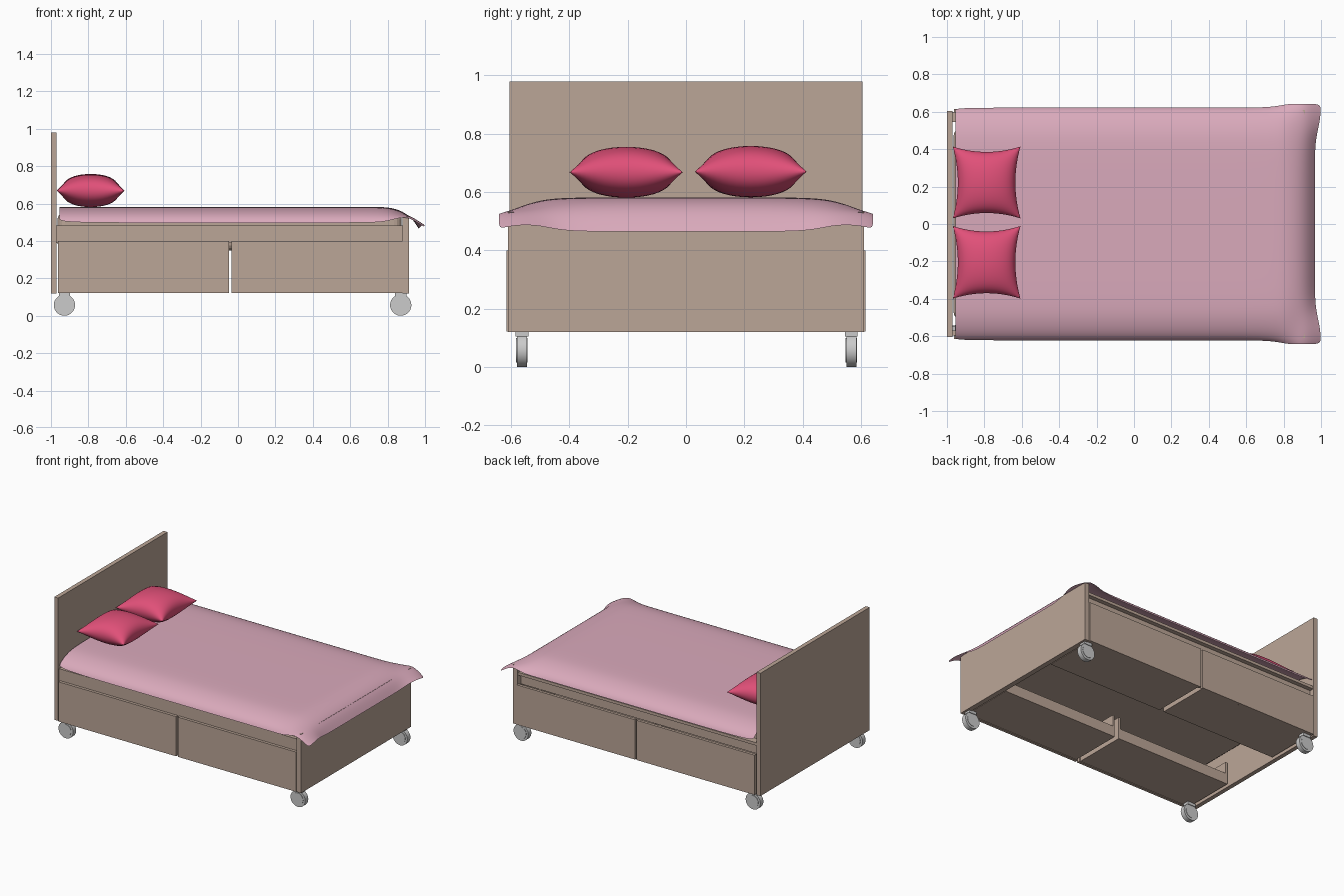
import bpy, bmesh, math
from mathutils import Matrix

if "Cube" in bpy.data.objects:
    bpy.data.objects.remove(bpy.data.objects["Cube"])


def material(name, rgb):
    m = bpy.data.materials.new(name)
    m.diffuse_color = (*rgb, 1)
    m.use_nodes = True
    m.node_tree.nodes["Principled BSDF"].inputs["Base Color"].default_value = m.diffuse_color
    return m


WOOD = material("wood", (0.50, 0.38, 0.31))
PINK = material("pink_cloth", (0.70, 0.40, 0.50))
RED = material("red_cloth", (0.75, 0.08, 0.19))


def finish(name, bm, mat=None, smooth=None):
    bmesh.ops.recalc_face_normals(bm, faces=bm.faces[:])
    me = bpy.data.meshes.new(name)
    bm.to_mesh(me)
    bm.free()
    ob = bpy.data.objects.new(name, me)
    bpy.context.collection.objects.link(ob)
    if mat:
        me.materials.append(mat)
    if smooth:
        bpy.ops.object.select_all(action='DESELECT')
        ob.select_set(True)
        bpy.context.view_layer.objects.active = ob
        bpy.ops.object.shade_smooth_by_angle(angle=math.radians(smooth))
    return ob


def add_box(bm, x0, x1, y0, y1, z0, z1):
    y0, y1 = min(y0, y1), max(y0, y1)
    m = Matrix.Translation(((x0 + x1) / 2, (y0 + y1) / 2, (z0 + z1) / 2))
    m = m @ Matrix.Diagonal((x1 - x0, y1 - y0, z1 - z0, 1))
    bmesh.ops.create_cube(bm, size=1, matrix=m)


def box(name, *b, mat=WOOD):
    bm = bmesh.new()
    add_box(bm, *b)
    return finish(name, bm, mat)


# Headboard and footboard
box("headboard", -1.0, -0.97, -0.605, 0.605, 0.12, 0.98)
box("footboard", 0.88, 0.915, -0.61, 0.61, 0.12, 0.532)

# Side rails; the back one is recessed under a lip
box("front_rail", -0.97, 0.88, -0.595, -0.57, 0.39, 0.482)
box("back_rail", -0.97, 0.88, 0.545, 0.57, 0.39, 0.482)
box("back_rail_lip", -0.97, 0.88, 0.57, 0.60, 0.462, 0.482)

# Mattress base with rounded corners
base = box("mattress", -0.965, 0.875, -0.51, 0.51, 0.35, 0.555)
bev = base.modifiers.new("round", 'BEVEL')
bev.width, bev.segments = 0.04, 4

# Four drawers: front panel and an open tray behind it
for side, s in (("front", -1), ("back", 1)):
    for end, x0, x1 in (("head", -0.962, -0.049), ("foot", -0.036, 0.879)):
        bm = bmesh.new()
        add_box(bm, x0, x1, s * 0.595, s * 0.615, 0.122, 0.40)
        add_box(bm, x0 + 0.01, x1 - 0.01, s * 0.22, s * 0.595, 0.126, 0.138)
        add_box(bm, x0 + 0.01, x1 - 0.01, s * 0.22, s * 0.235, 0.138, 0.20)
        for xs in (x0 + 0.01, x1 - 0.025):
            add_box(bm, xs, xs + 0.015, s * 0.22, s * 0.595, 0.138, 0.28)
        finish(f"{side}_{end}_drawer", bm, WOOD)


# Castors: tyre with a raised hub and a mounting plate
def add_disc(bm, x, y, z, r, w):
    m = Matrix.Translation((x, y, z)) @ Matrix.Rotation(math.pi / 2, 4, 'X')
    bmesh.ops.create_cone(bm, cap_ends=True, segments=28, radius1=r,
                          radius2=r, depth=w, matrix=m)


for i, (x, y) in enumerate([(a, b) for a in (-0.928, 0.87) for b in (-0.563, 0.567)]):
    bm = bmesh.new()
    add_disc(bm, x, y, 0.057, 0.057, 0.034)
    add_disc(bm, x, y, 0.057, 0.042, 0.040)
    add_box(bm, x - 0.03, x + 0.03, y - 0.022, y + 0.022, 0.105, 0.124)
    finish(f"castor_{i + 1}", bm, None, 35)

# Blanket: half cross-sections along the bed, mirrored and smoothed
Y_BODY = (0, 0.25, 0.42, 0.50, 0.57, 0.61, 0.622)
Z_BODY = (0.582, 0.582, 0.581, 0.573, 0.55, 0.522, 0.497)
Y_END = (0, 0.25, 0.42, 0.50, 0.57, 0.62, 0.642)
rows = [([x] * 7, Y_BODY, Z_BODY) for x in (-0.955, -0.5, 0, 0.5, 0.74)]
rows += [
    ([0.81] * 7, Y_END, (0.58, 0.58, 0.578, 0.57, 0.553, 0.53, 0.508)),
    ([0.88] * 7, Y_END, (0.56, 0.56, 0.557, 0.55, 0.543, 0.536, 0.53)),
    ([0.93] * 7, Y_END, (0.522, 0.522, 0.523, 0.53, 0.532, 0.527, 0.518)),
    ((0.967, 0.967, 0.967, 0.982, 0.997, 0.998, 0.993), Y_END,
     (0.465, 0.465, 0.465, 0.486, 0.488, 0.48, 0.474)),
]
bm = bmesh.new()
grid = []
for xs, ys, zs in rows:
    half = list(zip(xs, ys, zs))
    full = [(x, -y, z) for x, y, z in half[:0:-1]] + half
    grid.append([bm.verts.new(p) for p in full])
for a, b in zip(grid, grid[1:]):
    for j in range(len(a) - 1):
        bm.faces.new((a[j], b[j], b[j + 1], a[j + 1]))
blanket = finish("blanket", bm, PINK, 80)
sub = blanket.modifiers.new("smooth", 'SUBSURF')
sub.levels = sub.render_levels = 2
if blanket.data.polygons[0].normal.z < 0:
    blanket.data.flip_normals()


# Pillows: two bulging sheets with pinched edges and pointed corners
def pillow(name, cx, cy, cz, hx, hy, hz, n=24):
    bm = bmesh.new()
    for side in (-1, 1):
        g = []
        for i in range(n + 1):
            u = math.sin(math.pi * (i / n - 0.5))
            row = []
            for j in range(n + 1):
                v = math.sin(math.pi * (j / n - 0.5))
                h = max(0, (1 - u * u) * (1 - v * v)) ** 0.5
                row.append(bm.verts.new((
                    cx + hx * u * (1 - 0.15 * u * u * (1 - v * v)),
                    cy + hy * v * (1 - 0.15 * v * v * (1 - u * u)),
                    cz + side * hz * h)))
            g.append(row)
        for i in range(n):
            for j in range(n):
                bm.faces.new((g[i][j], g[i + 1][j], g[i + 1][j + 1], g[i][j + 1]))
    bmesh.ops.remove_doubles(bm, verts=bm.verts[:], dist=1e-5)
    finish(name, bm, RED, 60)


pillow("left_pillow", -0.788, -0.205, 0.668, 0.181, 0.194, 0.087)
pillow("right_pillow", -0.788, 0.222, 0.670, 0.181, 0.192, 0.088)
